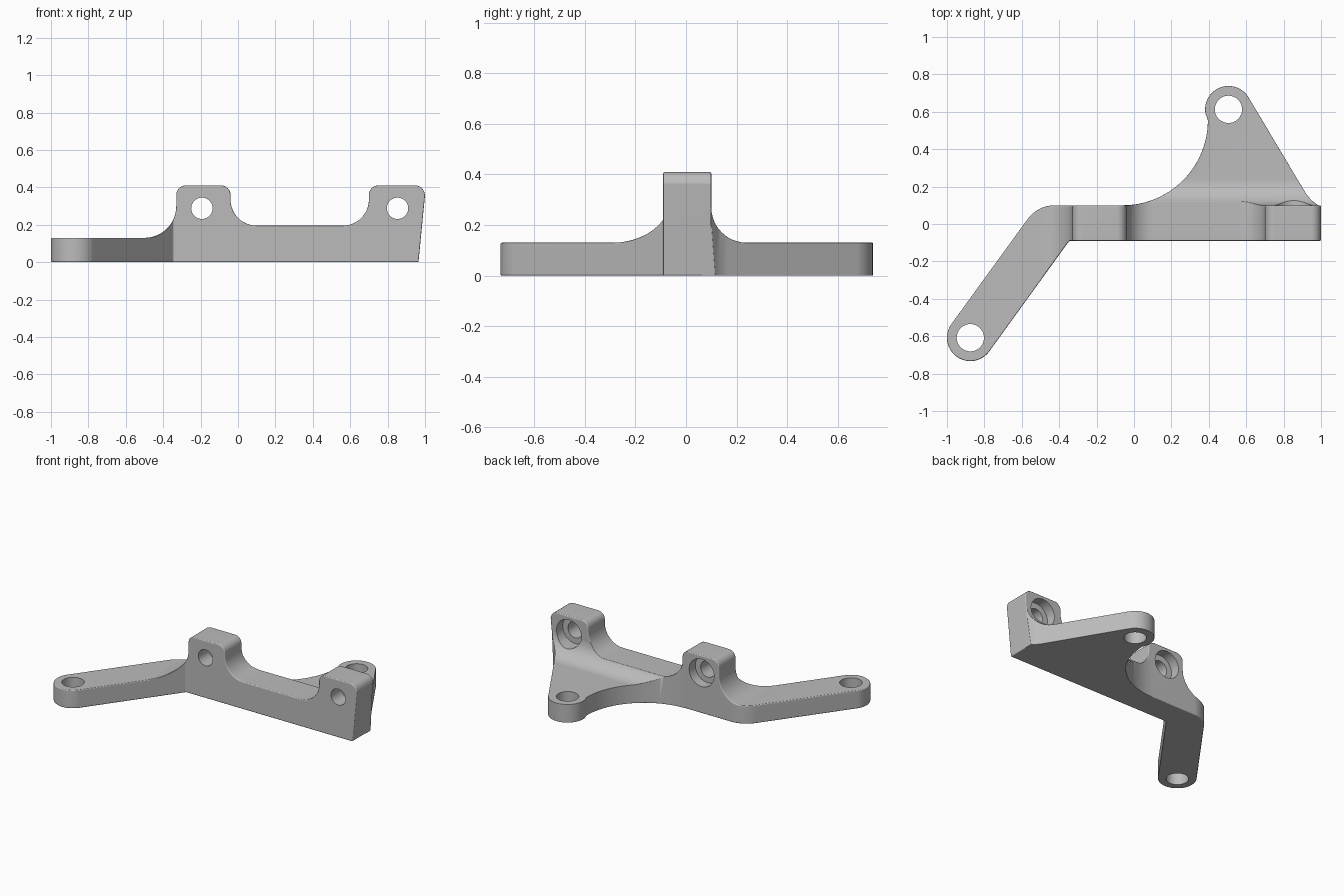
import bpy, bmesh, math

cube = bpy.data.objects.get("Cube")
if cube:
    bpy.data.objects.remove(cube, do_unlink=True)

grey = bpy.data.materials.new("plain grey")
grey.use_nodes = True
grey.diffuse_color = (0.5, 0.5, 0.5, 1)
for node in grey.node_tree.nodes:
    if node.type == 'BSDF_PRINCIPLED':
        node.inputs["Base Color"].default_value = grey.diffuse_color


def arc(cx, cy, r, start, end, steps=12):
    """Points along an arc, angles in degrees."""
    angles = [math.radians(start + (end - start) * i / steps) for i in range(steps + 1)]
    return [(round(cx + r * math.cos(a), 4), round(cy + r * math.sin(a), 4)) for a in angles]


def prism(name, outline, axis, low, high):
    """Extrude a closed outline along the given axis."""
    place = {'x': lambda u, v, w: (w, u, v),
             'y': lambda u, v, w: (u, w, v),
             'z': lambda u, v, w: (u, v, w)}[axis]
    bm = bmesh.new()
    ends = [[bm.verts.new(place(u, v, w)) for u, v in outline] for w in (low, high)]
    count = len(outline)
    for ring in ends:
        bm.faces.new(ring)
    for i in range(count):
        j = (i + 1) % count
        bm.faces.new((ends[0][i], ends[0][j], ends[1][j], ends[1][i]))
    bmesh.ops.recalc_face_normals(bm, faces=bm.faces)
    mesh = bpy.data.meshes.new(name)
    bm.to_mesh(mesh)
    bm.free()
    mesh.materials.append(grey)
    obj = bpy.data.objects.new(name, mesh)
    bpy.context.collection.objects.link(obj)
    return obj


def apply(obj, kind, **settings):
    """Add a modifier and apply it."""
    mod = obj.modifiers.new(kind.lower(), kind)
    for key, value in settings.items():
        setattr(mod, key, value)
    bpy.ops.object.select_all(action='DESELECT')
    obj.select_set(True)
    bpy.context.view_layer.objects.active = obj
    bpy.ops.object.modifier_apply(modifier=mod.name)


def combine(obj, other, operation):
    """Boolean with a helper, then remove the helper."""
    other.hide_render = True
    apply(obj, 'BOOLEAN', object=other, operation=operation, solver='EXACT')
    bpy.data.objects.remove(other, do_unlink=True)


def soften(obj):
    """Tidy the cut mesh and round its hard edges slightly."""
    bm = bmesh.new()
    bm.from_mesh(obj.data)
    bmesh.ops.remove_doubles(bm, verts=bm.verts, dist=0.0002)
    bmesh.ops.dissolve_limit(bm, angle_limit=0.01, verts=bm.verts, edges=bm.edges)
    bm.to_mesh(obj.data)
    bm.free()
    apply(obj, 'BEVEL', width=0.014, segments=3, limit_method='ANGLE',
          angle_limit=math.radians(40), use_clamp_overlap=True)


def front_shape():
    """Front profile: low arm, lug, saddle, lug with a sloping end."""
    outline = [(-1.2, -0.1), (0.955, -0.1), (1.0, 0.36)]
    outline += arc(0.948, 0.36, 0.05, 10, 90, 8)
    outline += arc(0.75, 0.36, 0.05, 90, 180, 8)
    outline += arc(0.56, 0.335, 0.14, 0, -90)
    outline += arc(0.1, 0.335, 0.14, -90, -180)
    outline += arc(-0.09, 0.36, 0.05, 0, 90, 8)
    outline += arc(-0.28, 0.36, 0.05, 90, 180, 8)
    outline += arc(-0.5, 0.3, 0.17, 0, -90)
    outline += [(-1.2, 0.13)]
    return prism("front_shape", outline, 'y', -1.2, 1.2)


# Upright wall with two lugs and the slanted left arm
bracket_outline = arc(-0.875, -0.608, 0.125, 144, 324, 24)
bracket_outline += [(-0.346, -0.09), (1.1, -0.09), (1.1, 0.1)]
bracket_outline += arc(-0.425, -0.077, 0.177, 90, 144, 8)
bracket = prism("mounting_bracket", bracket_outline, 'z', 0, 0.6)
combine(bracket, front_shape(), 'INTERSECT')
soften(bracket)

# Back web, with a fillet running up into the wall
web_outline = [(-0.06, 0.02), (0.94, 0.02), (0.985, 0.1), (0.945, 0.13), (0.918, 0.165)]
web_outline += arc(0.505, 0.613, 0.125, 31, 190, 22)
web_outline += arc(-0.06, 0.555, 0.455, 0, -90, 24)
web = prism("back_web", web_outline, 'z', 0, 0.6)
side_outline = [(0.0, -0.1), (1.0, -0.1), (1.0, 0.13)]
side_outline += arc(0.24, 0.27, 0.14, 270, 180)
side_outline += [(0.0, 0.27)]
combine(web, prism("side_shape", side_outline, 'x', -1.2, 1.2), 'INTERSECT')
combine(web, front_shape(), 'INTERSECT')
soften(web)
combine(bracket, web, 'UNION')

# Vertical bolt holes in the arm and web tips
for x, y in ((-0.875, -0.608), (0.505, 0.613)):
    hole = prism("tip_hole", arc(x, y, 0.073, 0, 352.5, 47), 'z', -0.2, 0.4)
    combine(bracket, hole, 'DIFFERENCE')

# Lug holes, counterbored from the back
for x in (-0.193, 0.853):
    for radius, start in ((0.057, -0.4), (0.098, 0.03)):
        hole = prism("lug_hole", arc(x, 0.288, radius, 0, 352.5, 47), 'y', start, 0.4)
        combine(bracket, hole, 'DIFFERENCE')

# Smooth curves, crisp edges
bpy.ops.object.select_all(action='DESELECT')
bracket.select_set(True)
bpy.context.view_layer.objects.active = bracket
bpy.ops.object.shade_smooth_by_angle(angle=math.radians(32))
apply(bracket, 'WEIGHTED_NORMAL', keep_sharp=True)
